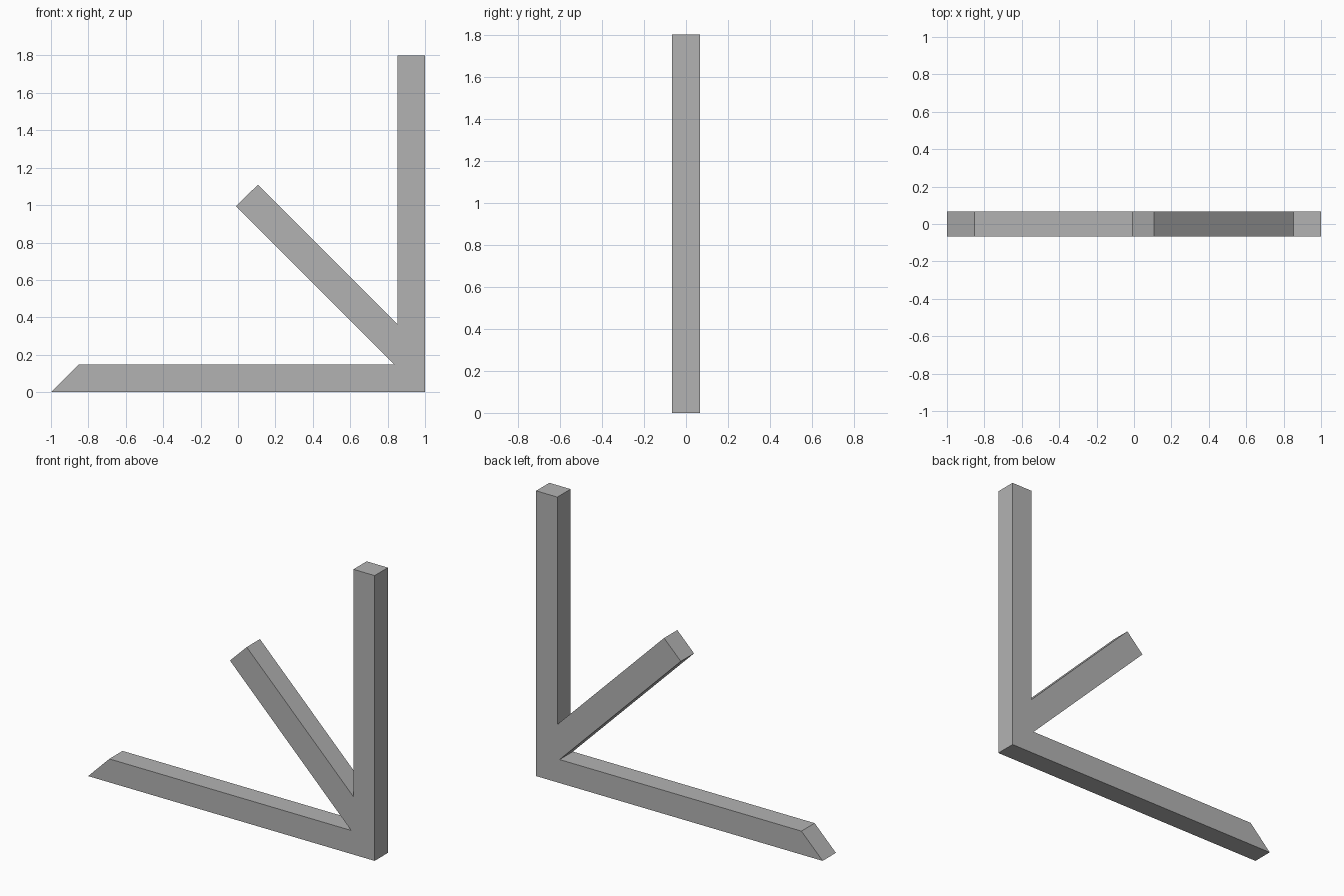
import bpy
import bmesh

cube = bpy.data.objects.get("Cube")
if cube:
    bpy.data.objects.remove(cube, do_unlink=True)

DEPTH = 0.132    # thickness along y
BAR = 0.148      # width of post and base bar
HEIGHT = 1.8
LOW, HIGH = 0.984, 1.217   # x + z along the two long brace edges

# Plain grey material
grey = bpy.data.materials.new("plain_grey")
grey.use_nodes = True
colour = (0.45, 0.45, 0.45, 1)
grey.diffuse_color = colour
grey.node_tree.nodes["Principled BSDF"].inputs["Base Color"].default_value = colour

# Outline of mitred base bar, upright post and diagonal brace in one piece
inner = 1 - BAR
outline = [
    (-1, 0), (1, 0), (1, HEIGHT), (inner, HEIGHT),
    (inner, HIGH - inner),                  # brace meets post
    (0.107, HIGH - 0.107), (-0.01, LOW + 0.01),
    (LOW - BAR, BAR),                       # brace meets base
    (-inner, BAR),
]

# Extrude the outline through its thickness
bm = bmesh.new()
face = bm.faces.new([bm.verts.new((x, -DEPTH / 2, z)) for x, z in outline])
result = bmesh.ops.extrude_face_region(bm, geom=[face], use_keep_orig=True)
back = [v for v in result["geom"] if isinstance(v, bmesh.types.BMVert)]
bmesh.ops.translate(bm, verts=back, vec=(0, DEPTH, 0))
bmesh.ops.recalc_face_normals(bm, faces=bm.faces)

mesh = bpy.data.meshes.new("braced_bracket")
bm.to_mesh(mesh)
bm.free()
mesh.materials.append(grey)
bracket = bpy.data.objects.new("braced_bracket", mesh)
bpy.context.collection.objects.link(bracket)
